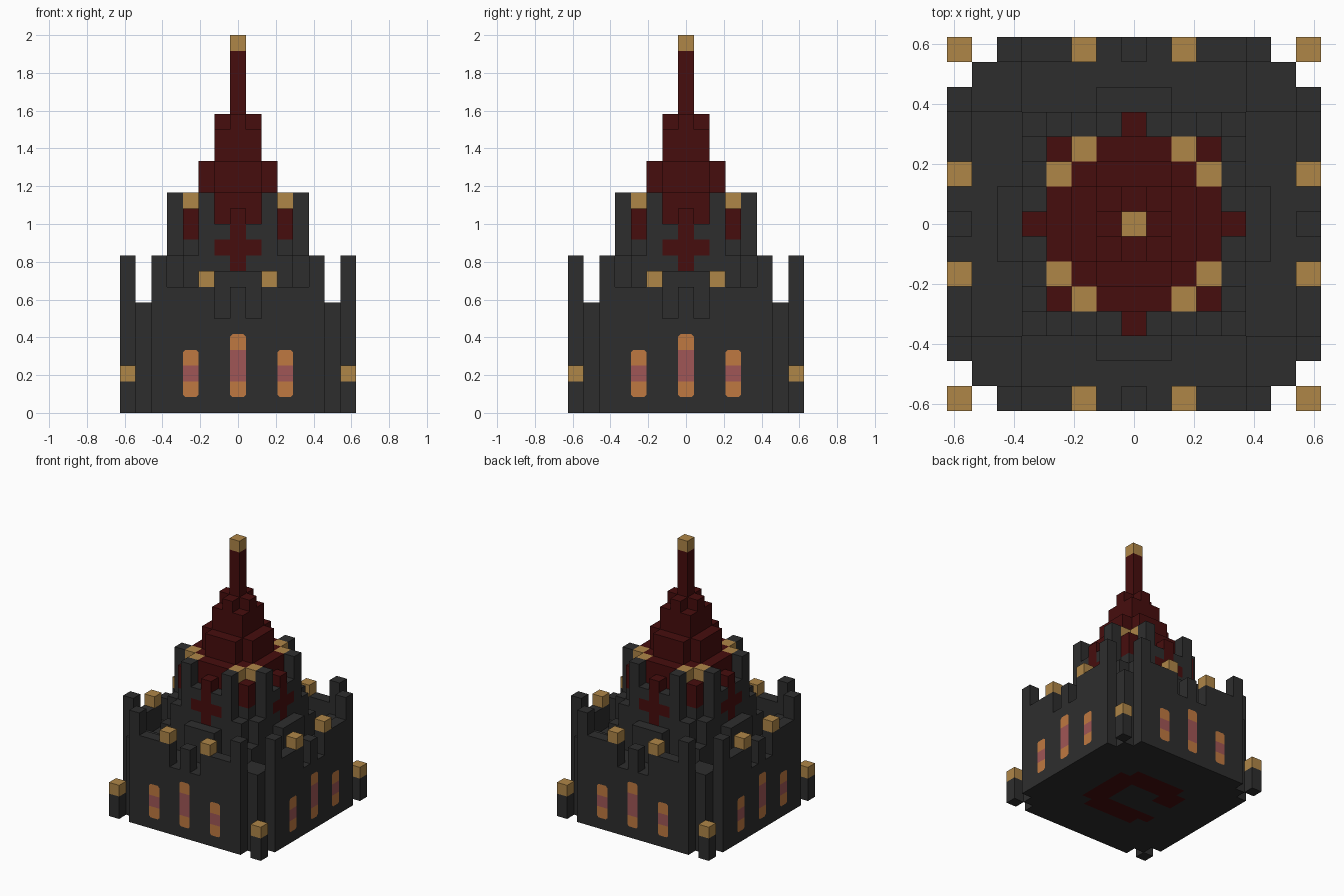
import bpy
import bmesh
from mathutils import Matrix, Vector

if "Cube" in bpy.data.objects:
    bpy.data.objects.remove(bpy.data.objects["Cube"])

U = 2 / 24  # block size


def material(name, rgb):
    m = bpy.data.materials.new(name)
    m.use_nodes = True
    m.diffuse_color = (*rgb, 1)
    m.node_tree.nodes["Principled BSDF"].inputs["Base Color"].default_value = (*rgb, 1)
    return m


STONE = material("dark stone", (0.027, 0.027, 0.027))
RED = material("deep red", (0.062, 0.004, 0.004))
GOLD = material("gold", (0.43, 0.24, 0.064))
ORANGE = material("window orange", (0.52, 0.19, 0.052))
ROSE = material("window rose", (0.35, 0.093, 0.093))

blocks = {}  # block position -> (part name, material)


def fill(part, mat, xs, ys, zs):
    """Fill a block range (z end exclusive) in all eight mirrored positions."""
    for x in range(xs[0], xs[1] + 1):
        for y in range(ys[0], ys[1] + 1):
            for z in range(*zs):
                for a, b in ((x, y), (y, x)):
                    for sx in (-1, 1):
                        for sy in (-1, 1):
                            blocks[sx * a, sy * b, z] = (part, mat)


# Castle base: deck, raised corners and corner bollards
fill("base", STONE, (0, 6), (0, 6), (0, 6))
fill("base", STONE, (5, 6), (5, 6), (6, 7))
fill("corner_bollards", STONE, (7, 7), (7, 7), (0, 2))
fill("corner_bollard_caps", GOLD, (7, 7), (7, 7), (2, 3))

# Outer walls with battlements
fill("outer_walls", STONE, (0, 5), (7, 7), (0, 6))
fill("outer_walls", STONE, (0, 0), (7, 7), (6, 8))
fill("outer_walls", STONE, (2, 4), (7, 7), (6, 8))
fill("outer_walls", STONE, (5, 5), (7, 7), (6, 10))
fill("battlement_caps", GOLD, (2, 2), (7, 7), (8, 9))

# Inner keep with its porches and posts
fill("keep", STONE, (0, 3), (0, 3), (6, 11))
fill("keep", STONE, (0, 1), (4, 4), (6, 12))
fill("keep", STONE, (3, 3), (4, 4), (6, 10))
fill("keep", STONE, (4, 4), (4, 4), (6, 8))
fill("porches", STONE, (0, 1), (5, 5), (6, 9))
fill("keep_posts", STONE, (2, 2), (4, 4), (6, 14))
fill("keep_crosses", RED, (0, 0), (4, 4), (9, 13))
fill("keep_crosses", RED, (1, 1), (4, 4), (10, 11))

# Stepped roof and spire
fill("roof", RED, (0, 3), (0, 3), (11, 13))
fill("roof", RED, (0, 3), (0, 1), (13, 14))
fill("roof", RED, (0, 2), (0, 2), (13, 14))
fill("roof_caps", GOLD, (3, 3), (2, 2), (13, 14))
fill("roof", RED, (0, 2), (0, 1), (14, 16))
fill("roof", RED, (0, 1), (0, 1), (16, 18))
fill("roof", RED, (0, 1), (0, 0), (18, 19))
fill("spire", RED, (0, 0), (0, 0), (19, 23))
fill("spire_tip", GOLD, (0, 0), (0, 0), (23, 24))

# Broken red ring set flush into the underside
for x in range(-3, 4):
    for y in range(-3, 4):
        reach = max(abs(x), abs(y))
        corner = abs(x) == 3 and abs(y) == 3
        gap = x < 0 and y in (-1, 0)
        if reach >= 2 and not corner and not gap:
            blocks[x, y, 0] = ("floor_ring", RED)


def finish(bm, name, mats):
    mesh = bpy.data.meshes.new(name)
    bm.to_mesh(mesh)
    bm.free()
    for m in mats:
        mesh.materials.append(m)
    bpy.context.collection.objects.link(bpy.data.objects.new(name, mesh))


# Turn each part into a mesh of its exposed block faces
parts = {}
for pos, (part, mat) in blocks.items():
    parts.setdefault(part, (mat, []))[1].append(pos)

AXES = [Vector(v) for v in ((1, 0, 0), (0, 1, 0), (0, 0, 1))]
for part, (mat, cells) in parts.items():
    bm = bmesh.new()
    for cell in cells:
        center = Vector(cell) + Vector((0, 0, 0.5))
        for i in range(3):
            for s in (-1, 1):
                n = AXES[i] * s
                if tuple(int(c) for c in Vector(cell) + n) in blocks:
                    continue
                u, v = AXES[(i + 1) % 3] * s, AXES[(i + 2) % 3]
                ring = [center + (n + u * p + v * q) / 2
                        for p, q in ((-1, -1), (1, -1), (1, 1), (-1, 1))]
                bm.faces.new([bm.verts.new(c * U) for c in ring])
    bmesh.ops.remove_doubles(bm, verts=bm.verts, dist=U / 100)
    bmesh.ops.dissolve_limit(bm, angle_limit=0.01, verts=bm.verts, edges=bm.edges)
    finish(bm, part, [mat])


def window(bm, rot, x, height):
    """Thin window plate with clipped corners and a rose middle band."""
    h, c, d = 0.5, 0.15, 7.5 + 0.04
    top = 1 + height
    bands = [
        (0, [(-h + c, 1), (h - c, 1), (h, 1 + c), (h, 2), (-h, 2), (-h, 1 + c)]),
        (1, [(-h, 2), (h, 2), (h, top - 1), (-h, top - 1)]),
        (0, [(-h, top - 1), (h, top - 1), (h, top - c), (h - c, top),
             (-h + c, top), (-h, top - c)]),
    ]
    for index, outline in bands:
        verts = [bm.verts.new(rot @ Vector((x + a, -d, z)) * U) for a, z in outline]
        bm.faces.new(verts).material_index = index


# Three windows on each side
for turn, side in enumerate(("front", "left", "back", "right")):
    bm = bmesh.new()
    rot = Matrix.Rotation(turn * 1.5707963, 3, "Z")
    for x, height in ((-3, 3), (0, 4), (3, 3)):
        window(bm, rot, x, height)
    finish(bm, side + "_windows", [ORANGE, ROSE])
